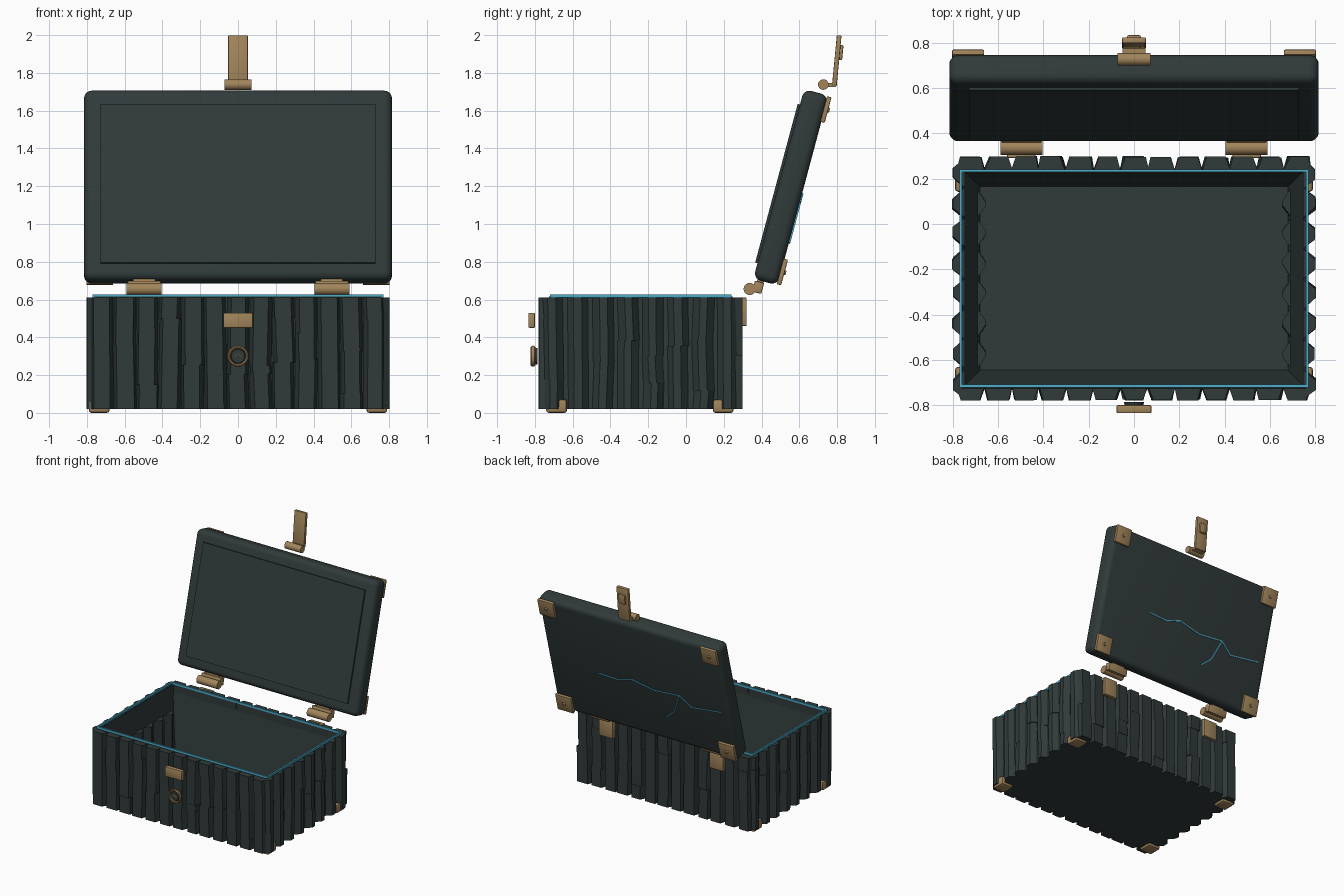
import bpy, bmesh, math, random
from mathutils import Matrix, Vector

if "Cube" in bpy.data.objects:
    bpy.data.objects.remove(bpy.data.objects["Cube"])

rng = random.Random(7)


def material(name, rgb):
    m = bpy.data.materials.new(name)
    m.diffuse_color = (*rgb, 1)
    m.use_nodes = True
    m.node_tree.nodes["Principled BSDF"].inputs["Base Color"].default_value = m.diffuse_color
    return m


SLATE = material("dark slate wood", (0.030, 0.042, 0.042))
BRASS = material("aged brass", (0.36, 0.235, 0.105))
GLOW = material("glowing blue", (0.075, 0.42, 0.60))


def finish(bm, name, mat, matrix=Matrix(), smooth=False):
    bmesh.ops.recalc_face_normals(bm, faces=bm.faces)
    me = bpy.data.meshes.new(name)
    bm.to_mesh(me)
    bm.free()
    me.materials.append(mat)
    ob = bpy.data.objects.new(name, me)
    bpy.context.collection.objects.link(ob)
    ob.matrix_world = matrix
    if smooth:
        bpy.ops.object.select_all(action='DESELECT')
        ob.select_set(True)
        bpy.context.view_layer.objects.active = ob
        bpy.ops.object.shade_smooth_by_angle(angle=math.radians(35))
    return ob


def box(name, centre, size, mat, matrix=Matrix(), bevel=0.0, segments=2):
    bm = bmesh.new()
    bmesh.ops.create_cube(bm, size=1)
    bmesh.ops.scale(bm, vec=size, verts=bm.verts)
    if bevel:
        bmesh.ops.bevel(bm, geom=bm.edges[:], offset=bevel, segments=segments,
                        profile=0.5, affect='EDGES')
    return finish(bm, name, mat, matrix @ Matrix.Translation(centre), bevel > 0)


def cylinder(name, centre, radius, depth, axis, mat, matrix=Matrix(), top=None, sides=20):
    bm = bmesh.new()
    bmesh.ops.create_cone(bm, cap_ends=True, segments=sides, radius1=radius,
                          radius2=radius if top is None else top, depth=depth)
    turn = Vector((0, 0, 1)).rotation_difference(Vector(axis)).to_matrix().to_4x4()
    return finish(bm, name, mat, matrix @ Matrix.Translation(centre) @ turn, True)


def tilted(y, z, degrees):
    return Matrix.Translation((0, y, z)) @ Matrix.Rotation(math.radians(-degrees), 4, 'X')


def add_plank(bm, frame, t, base, flat, depth, z0, z1):
    """Trapezoid prism: t runs along the wall, depth points out of it."""
    shift = rng.uniform(-0.006, 0.006)
    pts = [(t - base / 2, -0.01), (t - flat / 2 + shift, depth),
           (t + flat / 2 + shift, depth), (t + base / 2, -0.01)]
    lean = rng.uniform(-0.005, 0.005)
    rings = [[bm.verts.new(frame @ Vector((a + k * lean, d, z))) for a, d in pts]
             for k, z in ((1, z0), (-1, z1))]
    bm.faces.new(rings[0])
    bm.faces.new(rings[1][::-1])
    for i in range(4):
        j = (i + 1) % 4
        bm.faces.new((rings[0][i], rings[0][j], rings[1][j], rings[1][i]))


def plank_wall(name, frame, count, span, flat, depth):
    """Row of planks, some of them cut into two or three lengths."""
    bm = bmesh.new()
    step = span / count
    for i in range(count):
        t = (i + 0.5) * step - span / 2
        cuts = sorted(rng.uniform(0.08, 0.52) for _ in range(rng.choice((0, 0, 1, 2))))
        levels = [0.02] + cuts + [0.612]
        for z0, z1 in zip(levels, levels[1:]):
            add_plank(bm, frame, t, step * rng.uniform(0.98, 1.06),
                      flat * rng.uniform(0.88, 1.12), depth - rng.uniform(0, 0.006), z0, z1)
    return finish(bm, name, SLATE)


# Hollow chest body
MID_Y = -0.24
bm = bmesh.new()
bmesh.ops.create_cube(bm, size=1)
bmesh.ops.scale(bm, vec=(1.52, 0.97, 0.595), verts=bm.verts)
bmesh.ops.translate(bm, vec=(0, MID_Y, 0.3175), verts=bm.verts)
rim = max(bm.faces, key=lambda f: f.calc_center_median().z)
bmesh.ops.inset_region(bm, faces=[rim], thickness=0.08, use_even_offset=True)
bmesh.ops.translate(bm, vec=(0, 0, -0.535), verts=rim.verts)
finish(bm, "chest_body", SLATE)


def wall_frame(x, y, degrees):
    return Matrix.Translation((x, y, 0)) @ Matrix.Rotation(math.radians(degrees), 4, 'Z')


# Plank cladding on four sides
plank_wall("front_planks", wall_frame(0, -0.725, 180), 13, 1.56, 0.085, 0.055)
plank_wall("back_planks", wall_frame(0, 0.245, 0), 13, 1.56, 0.085, 0.055)
plank_wall("right_planks", wall_frame(0.755, MID_Y, -90), 8, 1.06, 0.04, 0.048)
plank_wall("left_planks", wall_frame(-0.755, MID_Y, 90), 8, 1.06, 0.04, 0.048)

# Low ridges on the inner side walls
bm = bmesh.new()
for side, angle in ((1, 90), (-1, -90)):
    for i in range(6):
        add_plank(bm, wall_frame(0.68 * side, MID_Y, angle), (i - 2.5) * 0.133,
                  0.12, 0.012, 0.028, 0.078, 0.45)
finish(bm, "inner_ridges", SLATE)

# Glowing line around the rim
for s in (-1, 1):
    box("rim_glow_long", (0, MID_Y + s * 0.475, 0.62), (1.54, 0.012, 0.016), GLOW)
    box("rim_glow_short", (s * 0.764, MID_Y, 0.62), (0.012, 0.962, 0.016), GLOW)

# Corner feet
for sx in (-1, 1):
    for y in (-0.685, 0.197):
        box("corner_foot", (sx * 0.735, y, 0.036), (0.11, 0.11, 0.072), BRASS, bevel=0.014)

# Lock plate and ring on the front
box("lock_plate", (0, -0.817, 0.49), (0.155, 0.036, 0.08), BRASS, bevel=0.007)
bm = bmesh.new()
N, M = 28, 8
rings = []
for i in range(N):
    a = math.tau * i / N
    rings.append([])
    for j in range(M):
        b = math.tau * j / M
        r = 0.048 + 0.008 * math.cos(b)
        rings[i].append(bm.verts.new((r * math.cos(a), 0.012 * math.sin(b), r * math.sin(a))))
for i in range(N):
    for j in range(M):
        k, l = (i + 1) % N, (j + 1) % M
        bm.faces.new((rings[i][j], rings[k][j], rings[k][l], rings[i][l]))
finish(bm, "lock_ring", BRASS, Matrix.Translation((0, -0.81, 0.30)), True)
cylinder("lock_disc", (0, -0.80, 0.30), 0.045, 0.03, (0, -1, 0), SLATE, top=0.036)
for s in (-1, 1):
    turn = Matrix.Translation((s * 0.012, -0.818, 0.304)) @ Matrix.Rotation(s * 0.65, 4, 'Y')
    box("lock_chevron", (0, 0, 0), (0.032, 0.01, 0.006), BRASS, turn)

# Open lid leaning back: local y points outward, local z runs up the lid
LID = tilted(0.555, 1.195, 15)
box("lid", (0, 0, 0), (1.63, 0.133, 1.04), SLATE, LID, bevel=0.04, segments=5)
box("lid_inner_panel", (0, -0.068, 0), (1.455, 0.022, 0.87), SLATE, LID)
for sx in (-1, 1):
    for sz in (-1, 1):
        box("lid_corner_plate", (sx * 0.732, 0.073, sz * 0.445), (0.142, 0.024, 0.14),
            BRASS, LID, bevel=0.005)
        cylinder("lid_corner_stud", (sx * 0.732, 0.087, sz * 0.445), 0.016, 0.012,
                 (0, 1, 0), BRASS, LID, top=0.010, sides=12)

# Glowing crack on the outside of the lid
main = [(0.356, -0.055), (0.193, -0.062), (0.059, -0.02), (-0.143, -0.062),
        (-0.365, -0.041), (-0.467, -0.122), (-0.735, -0.086)]
branch = [(-0.365, -0.041), (-0.294, -0.212), (-0.21, -0.286)]
for path in (main, branch):
    for (x0, z0), (x1, z1) in zip(path, path[1:]):
        turn = Matrix.Translation(((x0 + x1) / 2, 0.069, (z0 + z1) / 2)) @ \
            Matrix.Rotation(-math.atan2(z1 - z0, x1 - x0), 4, 'Y')
        box("lid_crack", (0, 0, 0), (math.hypot(x1 - x0, z1 - z0) + 0.006, 0.009, 0.009),
            GLOW, LID @ turn)

# Hinges: barrel, leaf toward the lid, plate on the back wall
for sx in (-1, 1):
    x = sx * 0.497
    cylinder("hinge_barrel", (x, 0.337, 0.656), 0.032, 0.185, (1, 0, 0), BRASS)
    box("hinge_leaf", (x, 0, 0), (0.175, 0.05, 0.06), BRASS, tilted(0.382, 0.665, 15), bevel=0.005)
    box("hinge_tab", (x, 0, 0), (0.118, 0.035, 0.085), BRASS, tilted(0.39, 0.68, 15), bevel=0.005)
    box("hinge_plate", (x, 0.306, 0.535), (0.125, 0.03, 0.15), BRASS, bevel=0.005)

# Latch standing above the lid
cylinder("latch_barrel", (0, 0.727, 1.738), 0.028, 0.145, (1, 0, 0), BRASS)
box("latch_arm", (0, 0.762, 1.736), (0.10, 0.06, 0.022), BRASS)
LATCH = tilted(0.798, 1.864, 5.5)
box("latch_strap", (0, 0, 0), (0.104, 0.025, 0.27), BRASS, LATCH, bevel=0.004)
box("latch_boss", (0, 0.018, 0.045), (0.06, 0.02, 0.08), BRASS, LATCH, bevel=0.006)
